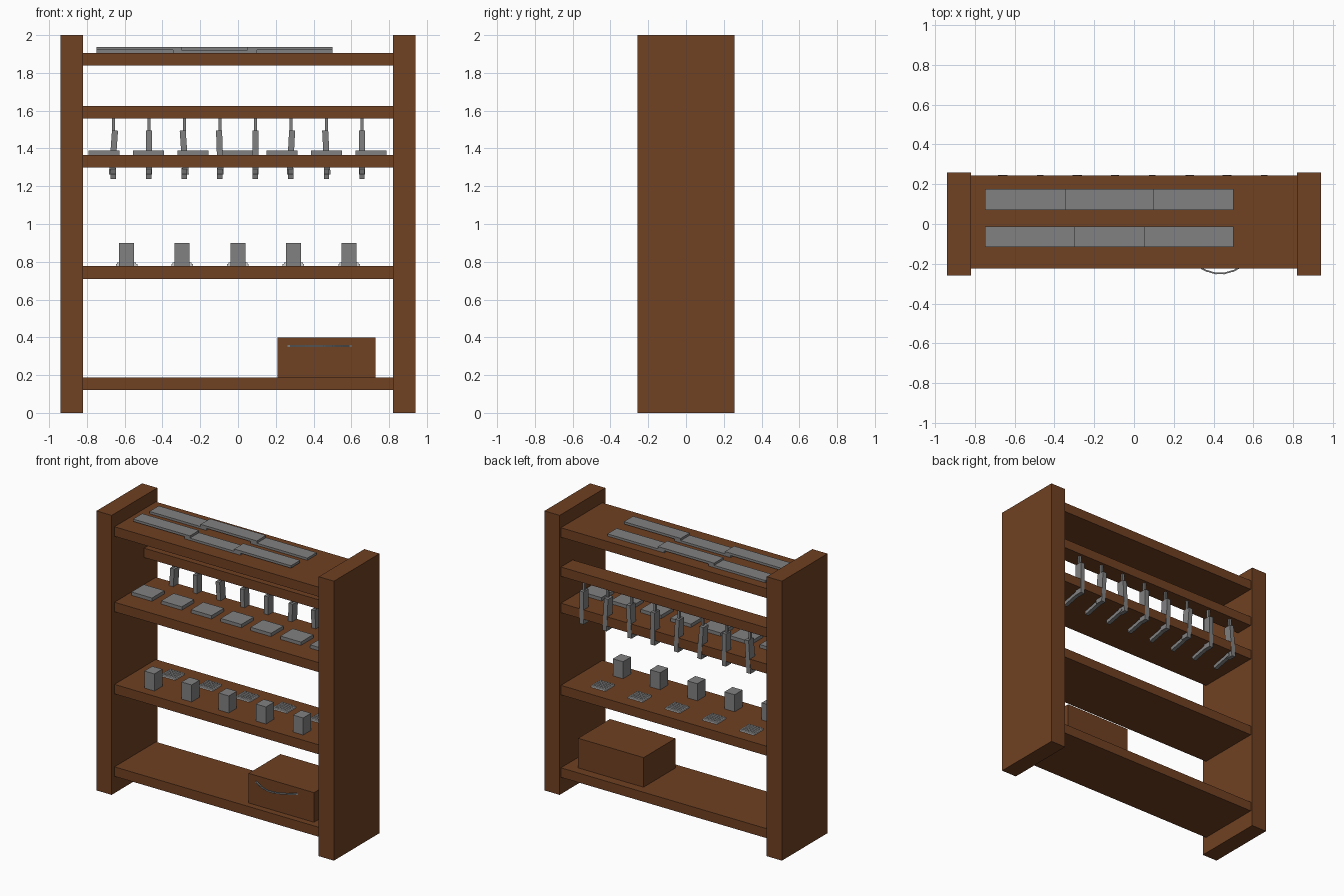
import bpy, bmesh, math
from mathutils import Matrix, Vector

if "Cube" in bpy.data.objects:
    bpy.data.objects.remove(bpy.data.objects["Cube"])


def material(name, rgb):
    m = bpy.data.materials.new(name)
    m.diffuse_color = (*rgb, 1)
    m.use_nodes = True
    m.node_tree.nodes["Principled BSDF"].inputs["Base Color"].default_value = m.diffuse_color
    return m


WOOD = material("brown wood", (0.16, 0.052, 0.016))
STEEL = material("grey steel", (0.22, 0.22, 0.225))
PALE = material("pale grey", (0.65, 0.65, 0.65))


def add_box(bm, x, y, z, mat=Matrix()):
    """Add a box given (min, max) ranges, optionally transformed."""
    c = Vector((sum(x) / 2, sum(y) / 2, sum(z) / 2))
    s = (x[1] - x[0], y[1] - y[0], z[1] - z[0])
    m = mat @ Matrix.Translation(c) @ Matrix.Diagonal((*s, 1))
    bmesh.ops.create_cube(bm, size=1, matrix=m)


def finish(name, bm, mat):
    me = bpy.data.meshes.new(name)
    bm.to_mesh(me)
    bm.free()
    me.materials.append(mat)
    ob = bpy.data.objects.new(name, me)
    bpy.context.collection.objects.link(ob)
    return ob


def box(name, x, y, z, mat):
    bm = bmesh.new()
    add_box(bm, x, y, z)
    return finish(name, bm, mat)


def around(c, w):
    return (c - w / 2, c + w / 2)


# Side panels
for side, name in ((-1, "left_panel"), (1, "right_panel")):
    box(name, around(side * 0.88, 0.12), (-0.258, 0.258), (0, 2), WOOD)

# Full-depth shelves and the narrow hanging rail
for i, z in enumerate((0.12, 0.71, 1.298, 1.838)):
    box(f"shelf_{i}", (-0.825, 0.825), (-0.225, 0.243), (z, z + 0.068), WOOD)
box("hanging_rail", (-0.825, 0.825), (0.11, 0.243), (1.558, 1.625), WOOD)

# Overlapping long plates on the top shelf
LOW, HIGH = (1.905, 1.922), (1.921, 1.938)
rows = (("front", (-0.115, -0.012), HIGH, LOW, (-0.30, 0.05), (-0.345, 0.10)),
        ("back", (0.07, 0.175), LOW, HIGH, (-0.30, 0.05), (-0.345, 0.10)))
for name, y, outer, mid, inner_ends, mid_span in rows:
    box(f"{name}_plate_left", (-0.75, inner_ends[0]), y, outer, STEEL)
    box(f"{name}_plate_middle", mid_span, y, mid, STEEL)
    box(f"{name}_plate_right", (inner_ends[1], 0.5), y, outer, STEEL)

# Square plates on the third shelf
for i in range(7):
    box(f"square_plate_{i}", around(-0.71 + i * 0.2358, 0.163), (-0.075, 0.065),
        (1.364, 1.39), STEEL)

# Tools hanging from the rail: stem, body and a forward handle below the shelf
tilts = (4, 0, -4, -2, 0, 3, -3, 0)
for i, tilt in enumerate(tilts):
    x = -0.66 + i * 0.188
    bm = bmesh.new()
    add_box(bm, around(x, 0.016), around(0.215, 0.016), (1.48, 1.56))
    pivot = Vector((x, 0.215, 1.37))
    lean = (Matrix.Translation(pivot) @ Matrix.Rotation(math.radians(tilt), 4, 'Y')
            @ Matrix.Translation(-pivot))
    add_box(bm, around(x, 0.032), (0.187, 0.2455), (1.262, 1.495), lean)
    grip = (Matrix.Translation((x, 0.20, 1.28))
            @ Matrix.Rotation(math.radians(12), 4, 'X'))
    add_box(bm, around(0, 0.028), (-0.14, 0.02), around(0, 0.026), grip)
    finish(f"hanging_tool_{i}", bm, STEEL)

# Upright boxes with pale trays behind them on the second shelf
for i in range(5):
    x = -0.59 + i * 0.2945
    box(f"upright_box_{i}", around(x, 0.08), (-0.16, -0.07), (0.778, 0.90), STEEL)
    bm = bmesh.new()
    add_box(bm, around(x, 0.114), (0.05, 0.155), (0.778, 0.788))
    for a in range(5):
        for b in range(5):
            add_box(bm, around(x - 0.044 + a * 0.022, 0.013),
                    around(0.063 + b * 0.02, 0.012), (0.787, 0.796))
    finish(f"pale_tray_{i}", bm, PALE)

# Chest on the bottom shelf
box("chest", (0.21, 0.728), (-0.18, 0.18), (0.187, 0.40), WOOD)

# Chest handle: flat links along a bow in front of the chest
bm = bmesh.new()
LINKS = 7
pts = [(0.27 + 0.325 * t / LINKS,
        -0.18 - 0.070 * math.sin(math.pi * t / LINKS)) for t in range(LINKS + 1)]
for (x0, y0), (x1, y1) in zip(pts, pts[1:]):
    length = math.hypot(x1 - x0, y1 - y0) + 0.014
    m = (Matrix.Translation(((x0 + x1) / 2, (y0 + y1) / 2, 0.355))
         @ Matrix.Rotation(math.atan2(y1 - y0, x1 - x0), 4, 'Z'))
    add_box(bm, around(0, length), around(0, 0.008), around(0, 0.010), m)
finish("chest_handle", bm, STEEL)
